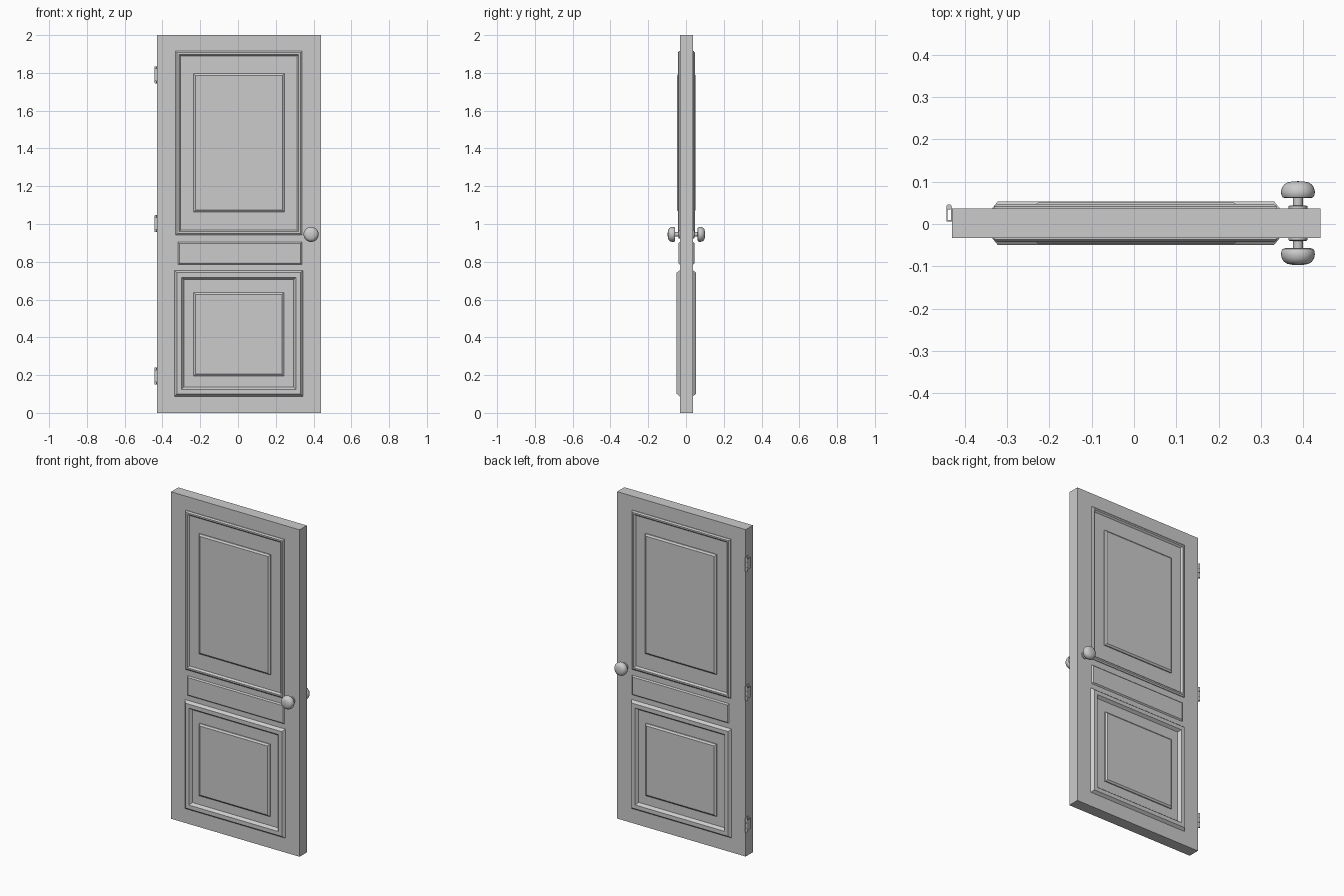
import bpy
import bmesh
import math
from mathutils import Matrix, Vector

cube = bpy.data.objects.get("Cube")
if cube:
    bpy.data.objects.remove(cube, do_unlink=True)

grey = bpy.data.materials.new("plain_grey")
grey.use_nodes = True
colour = (0.6, 0.6, 0.6, 1)
grey.diffuse_color = colour
grey.node_tree.nodes["Principled BSDF"].inputs["Base Color"].default_value = colour

MID_Y = 0.002    # centre plane of the slab
HALF = 0.035     # half the slab thickness


def finish(name, bm, smooth=False):
    bmesh.ops.recalc_face_normals(bm, faces=bm.faces)
    mesh = bpy.data.meshes.new(name)
    bm.to_mesh(mesh)
    bm.free()
    mesh.materials.append(grey)
    obj = bpy.data.objects.new(name, mesh)
    bpy.context.collection.objects.link(obj)
    if smooth:
        bpy.ops.object.select_all(action='DESELECT')
        obj.select_set(True)
        bpy.context.view_layer.objects.active = obj
        bpy.ops.object.shade_smooth_by_angle(angle=math.radians(40))
    return obj


def add_box(bm, x, y, z):
    centre = Vector([(a + b) / 2 for a, b in (x, y, z)])
    size = [b - a for a, b in (x, y, z)]
    bmesh.ops.create_cube(bm, size=1, matrix=Matrix.Translation(centre) @ Matrix.Diagonal((*size, 1)))


def moulding(name, side, x, z, steps, cap):
    """Nested rectangles, each step an (inset, height above the slab face)."""
    bm = bmesh.new()
    loops = []
    for inset, height in steps:
        y = MID_Y + side * (HALF + height)
        corners = [(x[0] + inset, z[0] + inset), (x[1] - inset, z[0] + inset),
                   (x[1] - inset, z[1] - inset), (x[0] + inset, z[1] - inset)]
        loops.append([bm.verts.new((cx, y, cz)) for cx, cz in corners])
    for a, b in zip(loops, loops[1:]):
        for i in range(4):
            j = (i + 1) % 4
            bm.faces.new((a[i], a[j], b[j], b[i]))
    if cap:
        bm.faces.new(loops[-1])
    obj = finish(name, bm)
    # an open ring has no inside, so make its faces point away from the slab
    for poly in obj.data.polygons:
        if poly.normal.y * side < -1e-4:
            poly.flip()


def knob(name, side):
    """Rose, stem and rounded grip turned about the y axis."""
    profile = [(0, 0), (0.022, 0), (0.022, 0.005), (0.019, 0.007), (0.0115, 0.007),
               (0.0115, 0.024), (0.03, 0.024), (0.036, 0.026), (0.039, 0.031),
               (0.04, 0.039), (0.038, 0.048), (0.033, 0.056), (0.025, 0.061),
               (0.013, 0.0635), (0, 0.064)]
    bm = bmesh.new()
    verts = [bm.verts.new((0.387 + r, MID_Y + side * (HALF + h), 0.945)) for r, h in profile]
    edges = [bm.edges.new(pair) for pair in zip(verts, verts[1:])]
    bmesh.ops.spin(bm, geom=verts + edges, cent=(0.387, 0, 0.945), axis=(0, 1, 0),
                   angle=2 * math.pi, steps=32)
    bmesh.ops.remove_doubles(bm, verts=bm.verts, dist=0.0001)
    finish(name, bm, smooth=True)


# Door slab
slab = bmesh.new()
add_box(slab, (-0.43, 0.44), (MID_Y - HALF, MID_Y + HALF), (0, 2))
finish("door_slab", slab)

# Mouldings, raised fields and knobs on both faces
FIELD = [(0, 0), (0, 0.006), (0.01, 0.0135)]
for label, side in (("front", -1), ("back", 1)):
    moulding(label + "_upper_frame", side, (-0.33, 0.338), (0.942, 1.915),
             [(0, 0), (0, 0.004), (0.008, 0.01), (0.017, 0.01), (0.026, 0)], False)
    moulding(label + "_upper_field", side, (-0.236, 0.246), (1.063, 1.797), FIELD, True)
    moulding(label + "_middle_panel", side, (-0.318, 0.338), (0.785, 0.905),
             [(0, 0), (0.007, 0.007)], True)
    moulding(label + "_lower_frame", side, (-0.335, 0.344), (0.088, 0.755),
             [(0, 0), (0.013, 0.016), (0.037, 0.016), (0.05, 0)], False)
    moulding(label + "_lower_field", side, (-0.235, 0.243), (0.195, 0.637), FIELD, True)
    knob(label + "_knob", side)

# Hinges along the right edge
for label, z in (("upper", 1.79), ("middle", 1.002), ("lower", 0.195)):
    bm = bmesh.new()
    add_box(bm, (-0.443, -0.44), (0.006, 0.04), (z - 0.032, z + 0.032))
    add_box(bm, (-0.432, -0.429), (0.006, 0.036), (z - 0.045, z + 0.045))
    add_box(bm, (-0.442, -0.43), (0.006, 0.009), (z - 0.032, z + 0.032))
    finish(label + "_hinge_leaves", bm)
    bm = bmesh.new()
    for k in (-1, 0, 1):
        bmesh.ops.create_cone(bm, cap_ends=True, segments=12, radius1=0.0065, radius2=0.0065,
                              depth=0.028, matrix=Matrix.Translation((-0.4365, 0.04, z + k * 0.03)))
    bmesh.ops.create_cone(bm, cap_ends=True, segments=12, radius1=0.004, radius2=0.004,
                          depth=0.09, matrix=Matrix.Translation((-0.4365, 0.04, z)))
    finish(label + "_hinge_barrel", bm, smooth=True)
